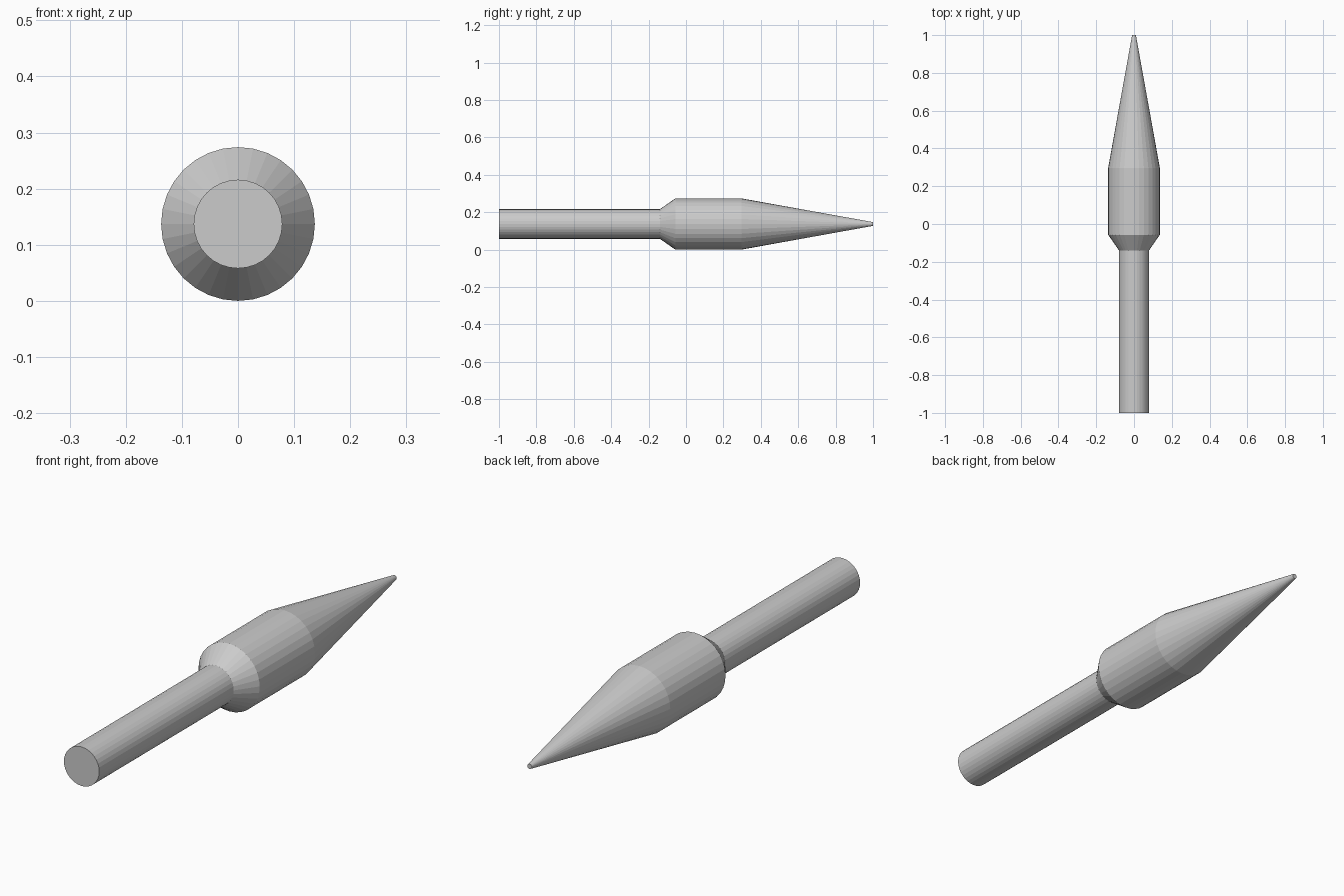
import bpy, bmesh
from math import radians
from mathutils import Matrix

if "Cube" in bpy.data.objects:
    bpy.data.objects.remove(bpy.data.objects["Cube"])

SIDES = 32
AXIS_Z = 0.137


def lathe_part(name, rings, cap_start=False, cap_end=False):
    """Flat-faceted round part along y; rings = [(y, radius), ...]."""
    bm = bmesh.new()
    loops = []
    for y, r in rings:
        mat = Matrix.Translation((0, y, AXIS_Z)) @ Matrix.Rotation(radians(-90), 4, 'X')
        loops.append(bmesh.ops.create_circle(bm, segments=SIDES, radius=r, matrix=mat)['verts'])
    for a, b in zip(loops, loops[1:]):
        for i in range(SIDES):
            j = (i + 1) % SIDES
            bm.faces.new((a[i], a[j], b[j], b[i]))
    if cap_start:
        bm.faces.new(loops[0])
    if cap_end:
        bm.faces.new(loops[-1])
    bmesh.ops.recalc_face_normals(bm, faces=bm.faces)
    # recalc can be ambiguous on open tubes: make the walls face outward
    f = next(f for f in bm.faces if len(f.verts) == 4)
    c = f.calc_center_median()
    if f.normal.x * c.x + f.normal.z * (c.z - AXIS_Z) < 0:
        bmesh.ops.reverse_faces(bm, faces=bm.faces)
    mesh = bpy.data.meshes.new(name)
    bm.to_mesh(mesh)
    bm.free()
    obj = bpy.data.objects.new(name, mesh)
    bpy.context.collection.objects.link(obj)
    return obj


# Straight handle with a closed butt end
lathe_part("shaft", [(-1.0, 0.079), (-0.14, 0.079)], cap_start=True)

# Shoulder, barrel and long tapered point with a tiny blunt tip
lathe_part("pointed_head",
           [(-0.14, 0.079), (-0.057, 0.137), (0.296, 0.137), (1.0, 0.01)],
           cap_end=True)
